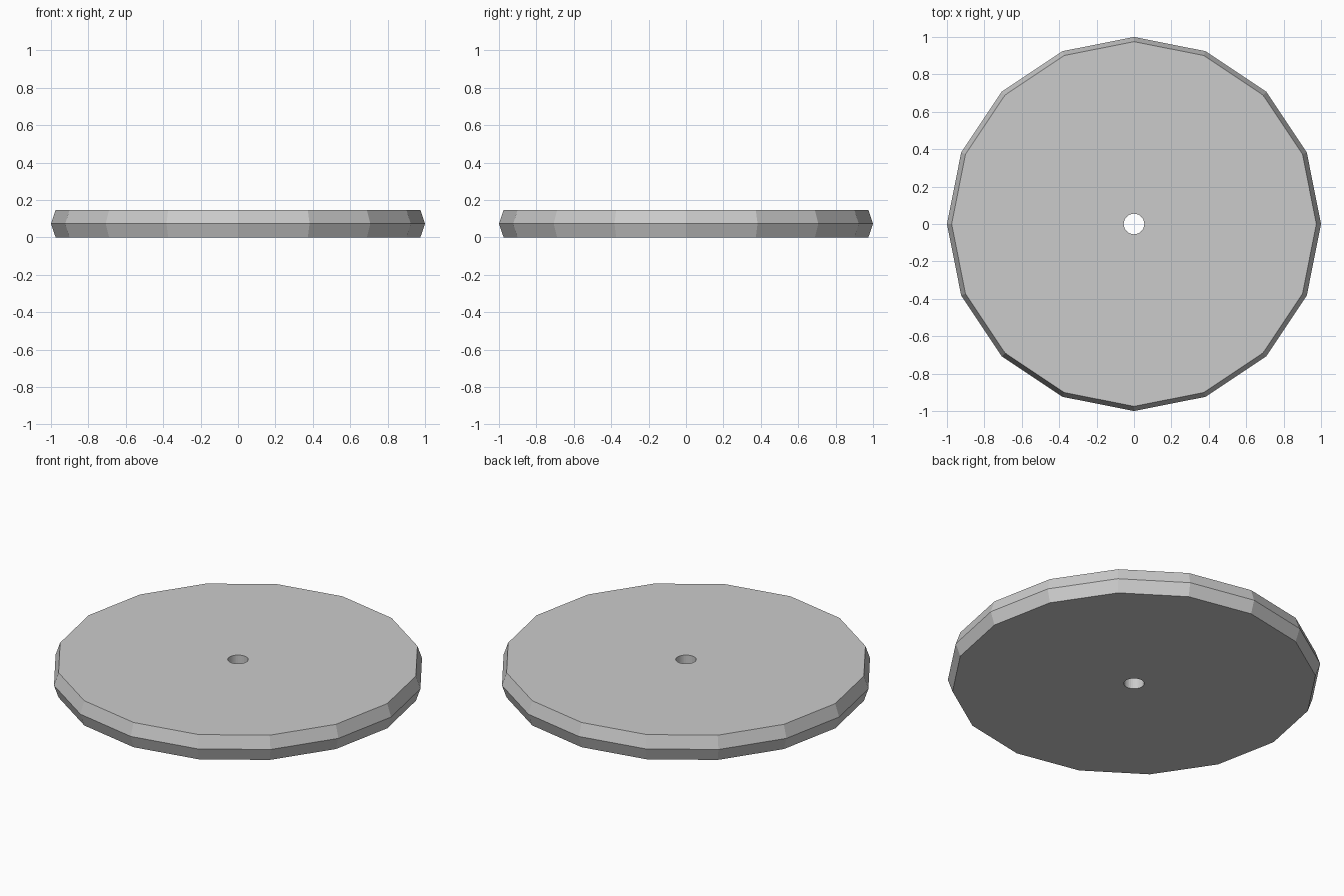
import bpy, bmesh
from math import cos, sin, pi

if "Cube" in bpy.data.objects:
    bpy.data.objects.remove(bpy.data.objects["Cube"])

SIDES = 16
HEIGHT = 0.146
PROFILE = [(0.975, 0.0), (1.0, HEIGHT / 2), (0.975, HEIGHT)]  # radius, z
HOLE_RADIUS = 0.055


def lathe(name, profile, sides):
    """Closed solid from (radius, z) rings, capped at both ends."""
    bm = bmesh.new()
    rings = [[bm.verts.new((r * cos(2 * pi * i / sides), r * sin(2 * pi * i / sides), z))
              for i in range(sides)] for r, z in profile]
    for low, high in zip(rings, rings[1:]):
        for i in range(sides):
            j = (i + 1) % sides
            bm.faces.new((low[i], low[j], high[j], high[i]))
    bm.faces.new(rings[0][::-1])
    bm.faces.new(rings[-1])
    mesh = bpy.data.meshes.new(name)
    bm.to_mesh(mesh)
    bm.free()
    obj = bpy.data.objects.new(name, mesh)
    bpy.context.collection.objects.link(obj)
    return obj


# Faceted disc with a ridged rim
disc = lathe("disc", PROFILE, SIDES)

# Round axle hole through the centre
cutter = lathe("hole_cutter", [(HOLE_RADIUS, -0.1), (HOLE_RADIUS, HEIGHT + 0.1)], 32)
cutter.hide_render = True
cutter.display_type = 'WIRE'
hole = disc.modifiers.new("axle_hole", 'BOOLEAN')
hole.operation = 'DIFFERENCE'
hole.solver = 'EXACT'
hole.object = cutter
